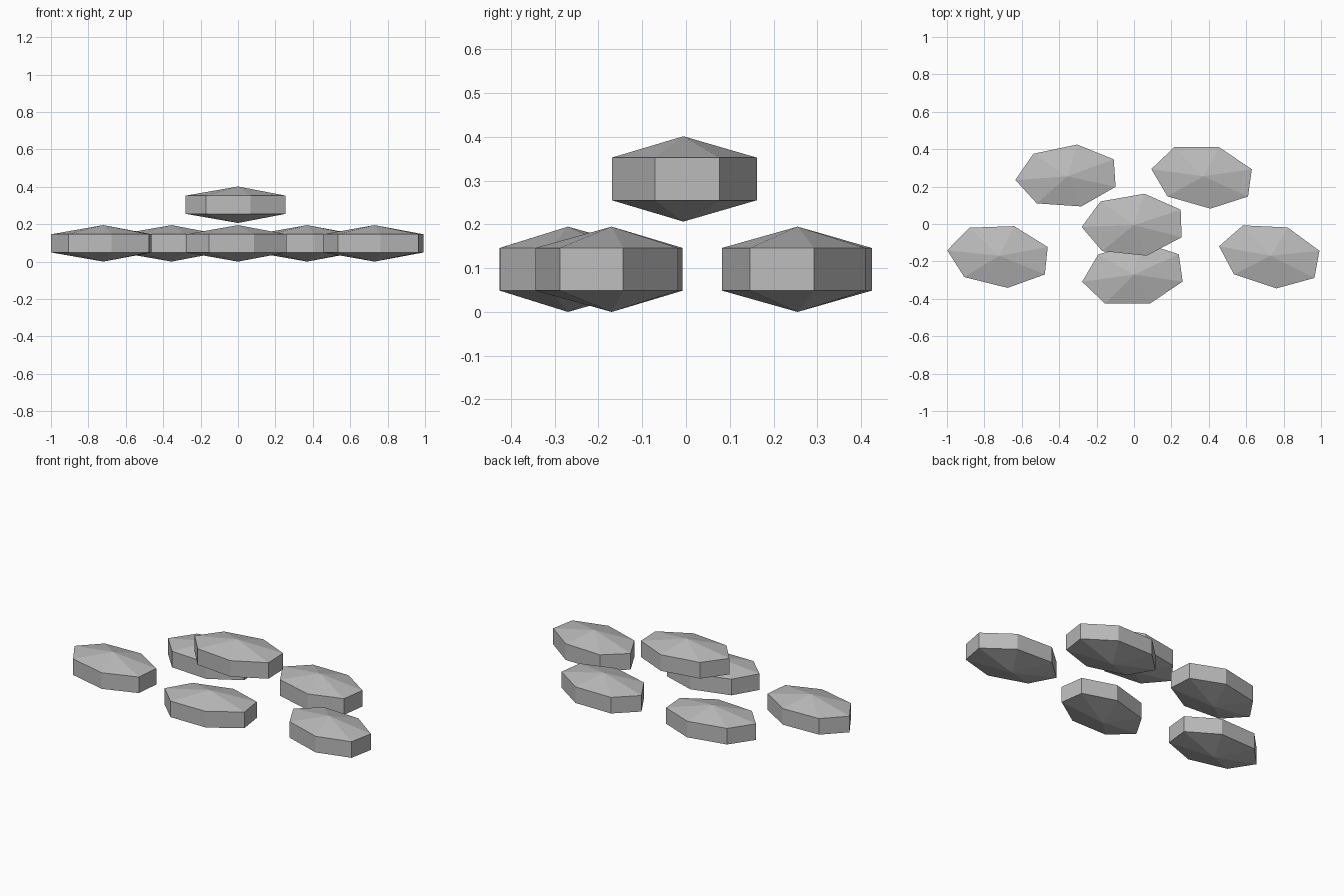
import bpy, bmesh, math

if "Cube" in bpy.data.objects:
    bpy.data.objects.remove(bpy.data.objects["Cube"])

SIDES = 7
LENGTH, WIDTH, HALF_H = 0.28, 0.17, 0.0975   # ring half-length, half-width, apex height

grey = bpy.data.materials.new("stone_grey")
grey.diffuse_color = (0.5, 0.5, 0.5, 1)
grey.use_nodes = True
grey.node_tree.nodes["Principled BSDF"].inputs["Base Color"].default_value = grey.diffuse_color


def stone(name, x, y, z, turn):
    """Seven-sided flat pebble: straight band closed by a shallow cone above and below."""
    bm = bmesh.new()
    rings = []
    for h in (-HALF_H / 2, HALF_H / 2):
        angles = [math.pi + i * math.tau / SIDES for i in range(SIDES)]
        rings.append([bm.verts.new((LENGTH * math.cos(a), WIDTH * math.sin(a), h)) for a in angles])
    low, high = rings
    bottom = bm.verts.new((0, 0, -HALF_H))
    top = bm.verts.new((0, 0, HALF_H))
    for i in range(SIDES):
        j = (i + 1) % SIDES
        bm.faces.new((low[i], low[j], high[j], high[i]))
        bm.faces.new((high[i], high[j], top))
        bm.faces.new((low[j], low[i], bottom))
    bmesh.ops.recalc_face_normals(bm, faces=bm.faces)
    mesh = bpy.data.meshes.new(name)
    bm.to_mesh(mesh)
    bm.free()
    mesh.materials.append(grey)
    ob = bpy.data.objects.new(name, mesh)
    ob.location = (x, y, z)
    ob.rotation_euler.z = math.radians(turn)
    bpy.context.collection.objects.link(ob)


# Ring of five ground stones
BASE = HALF_H
stone("left_stone", -0.72, -0.17, BASE, -6)
stone("right_stone", 0.73, -0.17, BASE, -10.5)
stone("back_left_stone", -0.355, 0.255, BASE, 4)
stone("back_right_stone", 0.37, 0.255, BASE, -8)
stone("front_stone", 0.0, -0.27, BASE, 8)

# Raised middle stone
stone("raised_stone", 0.0, -0.006, 0.304, 2)
